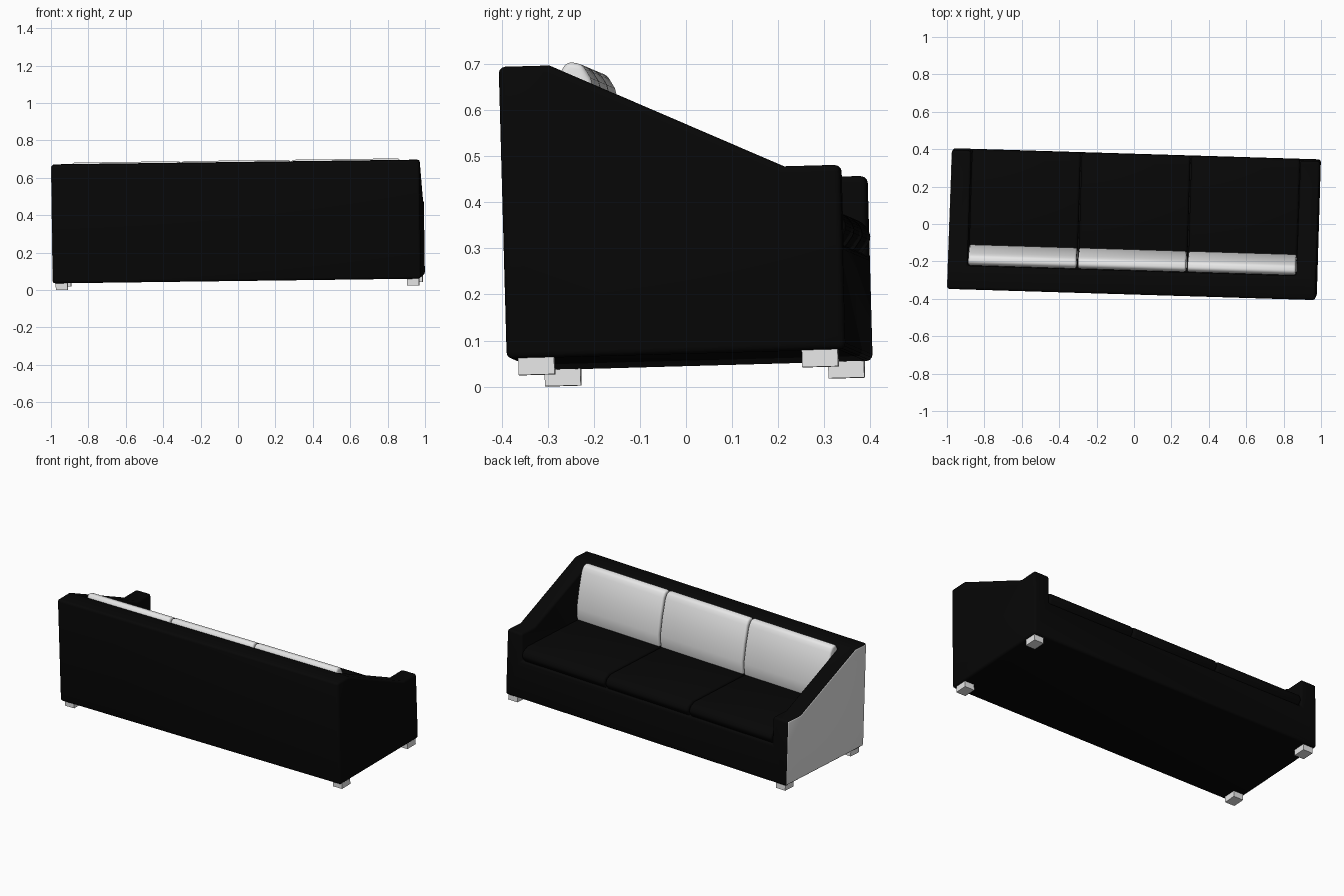
import bpy, bmesh
from math import radians
from mathutils import Matrix, Euler

cube = bpy.data.objects.get("Cube")
if cube:
    bpy.data.objects.remove(cube, do_unlink=True)


def material(name, value):
    m = bpy.data.materials.new(name)
    m.use_nodes = True
    m.diffuse_color = (value, value, value, 1)
    m.node_tree.nodes["Principled BSDF"].inputs["Base Color"].default_value = (value, value, value, 1)
    return m


BLACK = material("black_fabric", 0.002)
WHITE = material("white_fabric", 0.8)

# The whole sofa stands slightly turned and tilted
PLACE = Matrix.Translation((0.004, 0.007, 0.058)) @ Euler(
    (radians(1.6), radians(-0.74), radians(-1.74)), "XYZ").to_matrix().to_4x4()


def prism(name, profile, x0, x1, mats):
    """Extrude a (y, z) profile from x0 to x1."""
    bm = bmesh.new()
    face = bm.faces.new([bm.verts.new((x0, y, z)) for y, z in profile])
    new = bmesh.ops.extrude_face_region(bm, geom=[face])["geom"]
    bmesh.ops.translate(bm, vec=(x1 - x0, 0, 0),
                        verts=[v for v in new if isinstance(v, bmesh.types.BMVert)])
    bmesh.ops.recalc_face_normals(bm, faces=bm.faces)
    mesh = bpy.data.meshes.new(name)
    bm.to_mesh(mesh)
    bm.free()
    for m in mats:
        mesh.materials.append(m)
    ob = bpy.data.objects.new(name, mesh)
    bpy.context.collection.objects.link(ob)
    ob.matrix_world = PLACE
    return ob


def rect(y0, y1, z0, z1):
    return [(y0, z0), (y1, z0), (y1, z1), (y0, z1)]


def select(ob):
    bpy.ops.object.select_all(action="DESELECT")
    ob.select_set(True)
    bpy.context.view_layer.objects.active = ob


def soften(ob, width, segments=3):
    b = ob.modifiers.new("soft_edges", "BEVEL")
    b.width, b.segments = width, segments
    b.limit_method = "ANGLE"
    b.angle_limit = radians(30)
    select(ob)
    bpy.ops.object.modifier_apply(modifier=b.name)
    bpy.ops.object.shade_smooth_by_angle(angle=radians(40))


HALF, BACK, FRONT, INNER = 0.985, -0.367, 0.369, 0.88

# Body: back, arms and base in one piece, hollowed out for the cushions
body = prism("body", [(BACK, 0), (FRONT, 0), (FRONT, 0.401), (0.246, 0.401),
                      (-0.257, 0.634), (BACK, 0.634)], -HALF, HALF, [BLACK, WHITE])
cutter = prism("seat_cutter", rect(-0.24, 0.6, 0.232, 0.9), -INNER, INNER, [BLACK])
cutter.hide_render = True
cut = body.modifiers.new("seat_space", "BOOLEAN")
cut.object, cut.operation, cut.solver = cutter, "DIFFERENCE", "EXACT"
select(body)
bpy.ops.object.modifier_apply(modifier=cut.name)
bpy.data.objects.remove(cutter, do_unlink=True)
soften(body, 0.014)

# The outer face of the right arm is white
for p in body.data.polygons:
    p.material_index = int(p.normal.x < -0.9 and p.center.x < -0.95)

# Three rounded seat cushions and three leaning back cushions
SEAT = [(-0.235, 0.228), (0.352, 0.228), (0.378, 0.265), (0.364, 0.297),
        (0.325, 0.315), (-0.235, 0.317)]
REST = [(-0.238, 0.31), (-0.142, 0.31), (-0.133, 0.39), (-0.148, 0.5), (-0.171, 0.606),
        (-0.188, 0.636), (-0.22, 0.643), (-0.238, 0.62)]
step = 2 * INNER / 3
for i, side in enumerate(("right", "middle", "left")):
    x0 = -INNER + i * step
    seat = prism("seat_cushion_" + side, SEAT, x0 + 0.003, x0 + step - 0.003, [BLACK])
    soften(seat, 0.014)
    rest = prism("back_cushion_" + side, REST, x0 + 0.004, x0 + step - 0.004, [WHITE])
    soften(rest, 0.012)

# Block feet
for x, side in ((-0.937, "right"), (0.943, "left")):
    for y, end in ((-0.303, "back"), (0.313, "front")):
        prism(f"foot_{end}_{side}", rect(y - 0.039, y + 0.039, -0.036, 0.003),
              x - 0.032, x + 0.032, [WHITE])
